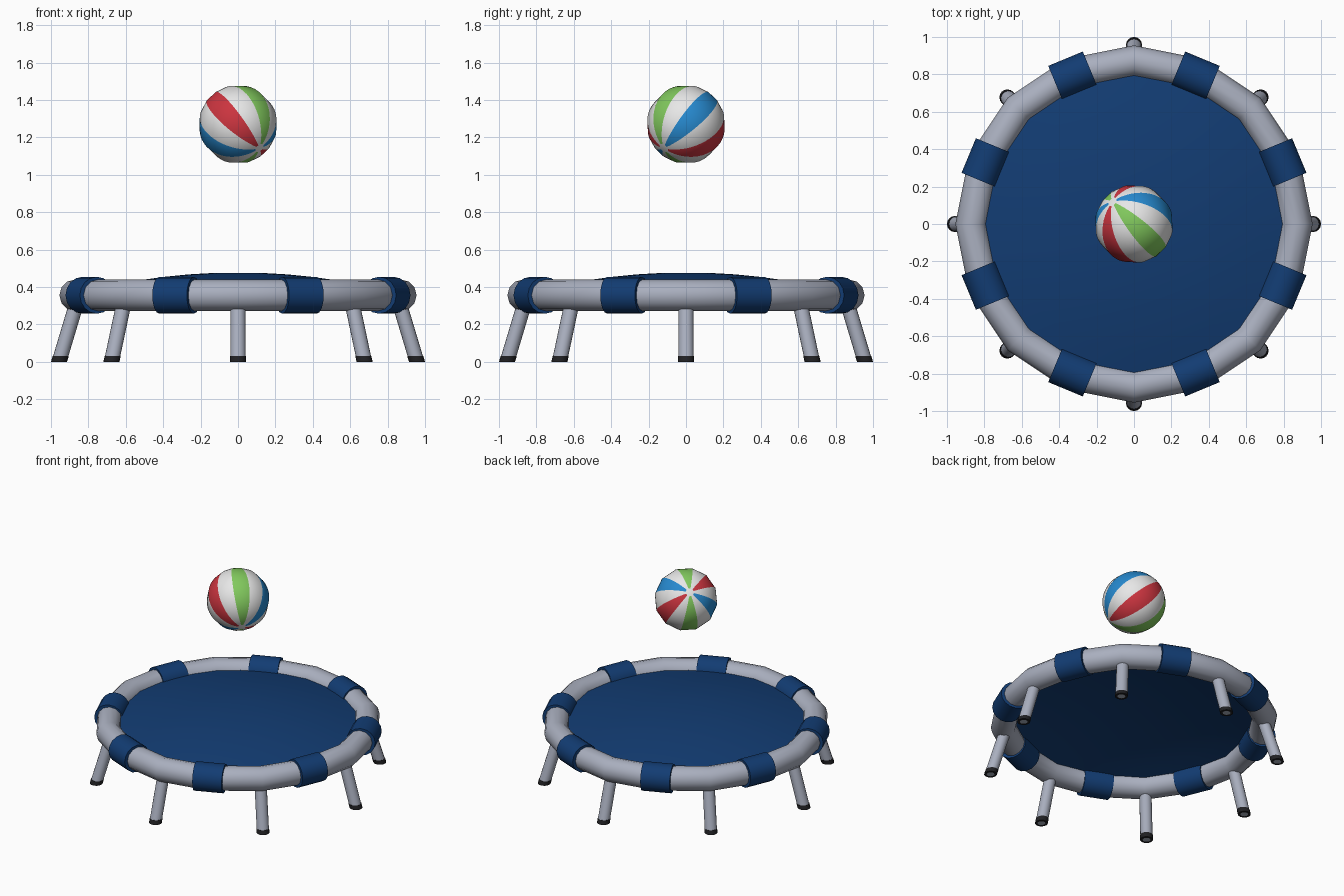
import bpy, bmesh, math
from mathutils import Vector, Matrix

if "Cube" in bpy.data.objects:
    bpy.data.objects.remove(bpy.data.objects["Cube"])


def material(name, rgb):
    m = bpy.data.materials.new(name)
    m.diffuse_color = (*rgb, 1)
    m.use_nodes = True
    m.node_tree.nodes["Principled BSDF"].inputs["Base Color"].default_value = m.diffuse_color
    return m


GREY = material("frame grey", (0.40, 0.43, 0.52))
NAVY = material("navy fabric", (0.006, 0.045, 0.17))
BLACK = material("rubber black", (0.015, 0.015, 0.017))
WHITE = material("ball white", (0.80, 0.80, 0.80))
RED = material("ball red", (0.60, 0.035, 0.05))
GREEN = material("ball green", (0.22, 0.58, 0.11))
BLUE = material("ball blue", (0.02, 0.25, 0.62))


def finish(name, bm, mats, angle=40):
    bmesh.ops.recalc_face_normals(bm, faces=bm.faces)
    me = bpy.data.meshes.new(name)
    bm.to_mesh(me)
    bm.free()
    for m in mats:
        me.materials.append(m)
    ob = bpy.data.objects.new(name, me)
    bpy.context.collection.objects.link(ob)
    bpy.ops.object.select_all(action='DESELECT')
    ob.select_set(True)
    bpy.context.view_layer.objects.active = ob
    bpy.ops.object.shade_smooth_by_angle(angle=math.radians(angle))
    return ob


def loft(bm, rings, mat=0):
    """Skin a list of equally long vertex rings."""
    for a, b in zip(rings, rings[1:]):
        n = len(a)
        for i in range(n):
            f = bm.faces.new((a[i], a[(i + 1) % n], b[(i + 1) % n], b[i]))
            f.material_index = mat


def circle(bm, r, z, x=0.0, n=16):
    return [bm.verts.new((x + r * math.cos(math.tau * i / n),
                          r * math.sin(math.tau * i / n), z)) for i in range(n)]


RING_Z = 0.356

# Padded frame tube: sixteen-sided ring
bpy.ops.mesh.primitive_torus_add(major_segments=16, minor_segments=12,
                                 major_radius=0.871, minor_radius=0.084,
                                 location=(0, 0, RING_Z))
frame = bpy.context.object
frame.name = "frame_ring"
frame.data.materials.append(GREY)
bpy.ops.object.shade_smooth_by_angle(angle=math.radians(40))

# Domed jumping mat
bm = bmesh.new()
rings = [circle(bm, r, 0.478 - 0.15 * r * r, n=32)
         for r in (0.81, 0.68, 0.54, 0.40, 0.26, 0.12)]
loft(bm, rings)
bm.faces.new(rings[-1])
finish("jumping_mat", bm, [NAVY])

# Sleeves over the frame joints, between the legs
for k in range(8):
    a = math.radians(22.5 + 45 * k)
    bm = bmesh.new()
    bmesh.ops.create_cone(bm, cap_ends=True, segments=16, radius1=0.0985,
                          radius2=0.0985, depth=0.2)
    bm.transform(Matrix.Rotation(a, 4, 'Z')
                 @ Matrix.Translation((0.858, 0, RING_Z))
                 @ Matrix.Rotation(math.pi / 2, 4, 'X'))
    finish(f"sleeve_{k + 1}", bm, [NAVY])


# Splayed legs with rubber feet, cut level with the floor
def leg_ring(bm, r, z):
    return circle(bm, r, z, 0.957 - 0.30 * z)


for k in range(8):
    turn = Matrix.Rotation(math.radians(45 * k), 4, 'Z')
    bm = bmesh.new()
    loft(bm, [leg_ring(bm, 0.041, z) for z in (0.028, 0.33)])
    bm.transform(turn)
    finish(f"leg_{k + 1}", bm, [GREY])

    bm = bmesh.new()
    rings = [leg_ring(bm, 0.041, 0.03), leg_ring(bm, 0.043, 0.03),
             leg_ring(bm, 0.043, 0.0), leg_ring(bm, 0.026, 0.0)]
    loft(bm, rings)
    bm.faces.new(rings[-1]).material_index = 1
    bm.transform(turn)
    finish(f"foot_{k + 1}", bm, [BLACK, GREY])

# Striped ball: twelve gores, every other one coloured, white at the poles
bm = bmesh.new()
bmesh.ops.create_uvsphere(bm, u_segments=12, v_segments=24, radius=0.21)
bm.transform(Matrix.Rotation(math.radians(15), 4, 'Z'))
for f in bm.faces:
    c = f.calc_center_median()
    gore = round(math.degrees(math.atan2(c.y, c.x)) / 30) % 12
    if len(f.verts) == 4 and gore % 2 == 0:
        f.material_index = (1, 2, 3)[(gore // 2) % 3]
axis = Vector((-0.55, 0.57, 0.61)).normalized()
up = (Vector((0, 0, 1)) - axis * axis.z).normalized()
side = axis.cross(up)
bm.transform(Matrix.Translation((0, 0, 1.27))
             @ Matrix((up, side, axis)).transposed().to_4x4())
finish("ball", bm, [WHITE, GREEN, BLUE, RED])
